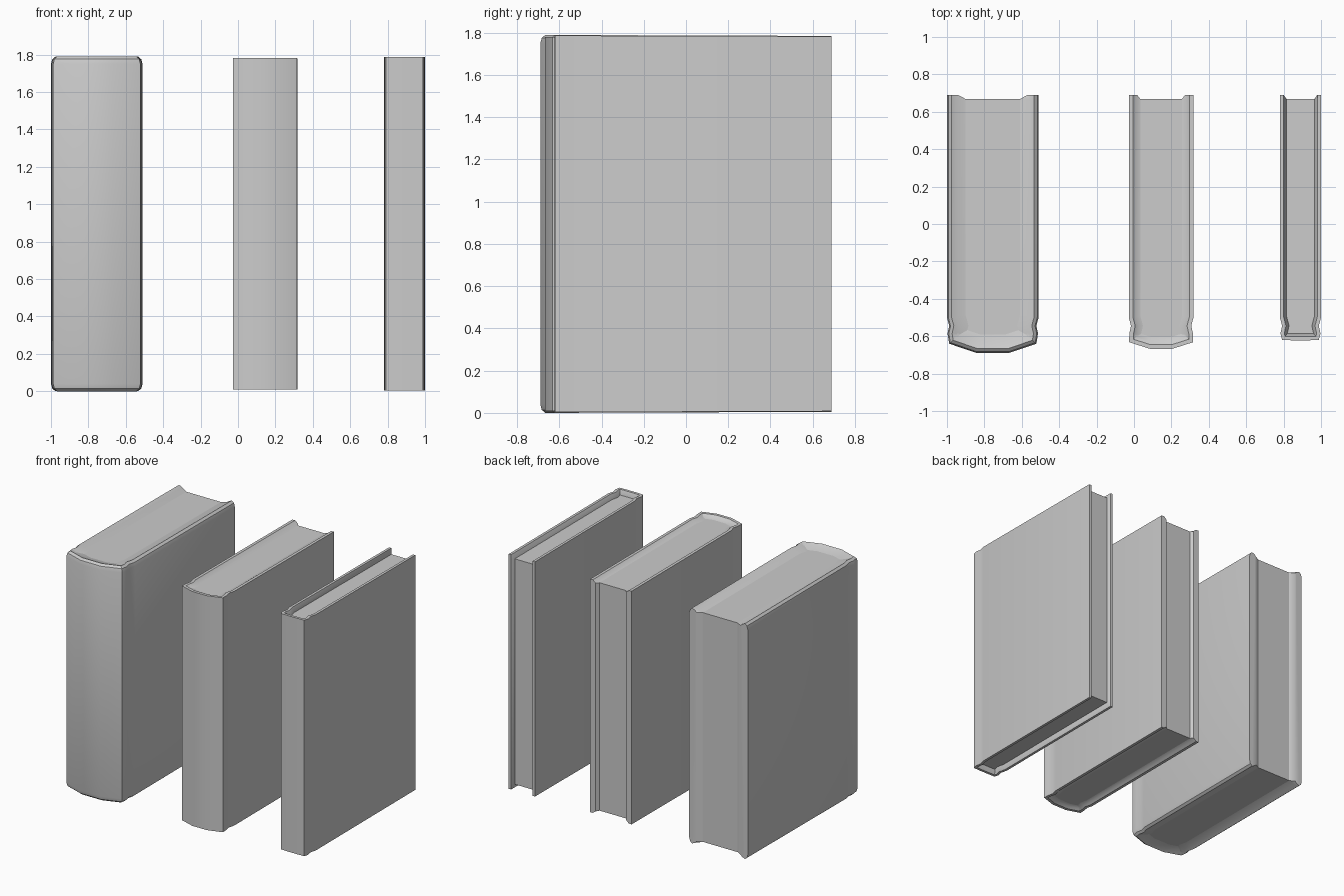
import bpy, bmesh, math
from mathutils import Vector

cube = bpy.data.objects.get("Cube")
if cube:
    bpy.data.objects.remove(cube, do_unlink=True)

grey = bpy.data.materials.new("plain grey")
grey.use_nodes = True
colour = (0.6, 0.6, 0.6, 1)
grey.diffuse_color = colour
grey.node_tree.nodes["Principled BSDF"].inputs["Base Color"].default_value = colour
MID = 0.895


def make_object(name, bm):
    # Taper the height slightly toward the fore edge
    for v in bm.verts:
        v.co.z = MID + (v.co.z - MID) * (1 - 0.004 * (v.co.y + 0.69))
    bmesh.ops.recalc_face_normals(bm, faces=bm.faces)
    mesh = bpy.data.meshes.new(name)
    bm.to_mesh(mesh)
    bm.free()
    mesh.materials.append(grey)
    obj = bpy.data.objects.new(name, mesh)
    bpy.context.collection.objects.link(obj)
    bpy.ops.object.select_all(action="DESELECT")
    obj.select_set(True)
    bpy.context.view_layer.objects.active = obj
    bpy.ops.object.shade_smooth_by_angle(angle=math.radians(35))


def inward_normals(path):
    # Mitred inward direction at each point of the cover path
    result = []
    for i, p in enumerate(path):
        dirs = []
        if i > 0:
            dirs.append((p - path[i - 1]).normalized())
        if i < len(path) - 1:
            dirs.append((path[i + 1] - p).normalized())
        sides = [Vector((-d.y, d.x)) for d in dirs]
        n = sum(sides, Vector((0, 0))).normalized()
        result.append(n / max(n.dot(sides[0]), 0.5))
    return result


def book(name, x, w, half_height, spine, shoulder, tip, section):
    # Cover path: fore edge, hinge groove, spine, then mirrored
    half = [(-w, 0.69), (-w, 0.668), (-w, -0.5), (-w + 0.012, -0.545),
            (-w + 0.003, -0.585), (-w + shoulder[0], shoulder[1]), (-w * 0.35, spine)]
    path = [Vector(p) for p in half]
    path += [Vector((-p.x, p.y)) for p in reversed(path)]
    normals = inward_normals(path)
    last = len(path) - 1

    # Cover: a rim section swept around the path
    bm = bmesh.new()
    rings = []
    for i, (p, n) in enumerate(zip(path, normals)):
        ring = []
        for side, points in ((1, section), (-1, section[::-1])):
            for offset, drop in points:
                if i in (0, last):
                    offset = min(offset, tip)
                q = p + n * offset
                z = MID + side * (half_height - drop)
                ring.append(bm.verts.new((x + q.x, q.y, z)))
        rings.append(ring)
    for a, b in zip(rings, rings[1:]):
        for k in range(len(a)):
            m = (k + 1) % len(a)
            bm.faces.new((a[k], a[m], b[m], b[k]))
    bm.faces.new(rings[0])
    bm.faces.new(rings[-1])
    make_object(name + "_cover", bm)

    # Page block filling the inside of the cover
    depth, drop = section[-1]
    bm = bmesh.new()
    loop = [p + n * depth for p, n in list(zip(path, normals))[1:-1]]
    verts = [bm.verts.new((x + q.x, q.y, MID - half_height + drop)) for q in loop]
    face = bm.faces.new(verts)
    top = bmesh.ops.extrude_face_region(bm, geom=[face])["geom"]
    moved = [g for g in top if isinstance(g, bmesh.types.BMVert)]
    bmesh.ops.translate(bm, verts=moved, vec=(0, 0, 2 * (half_height - drop)))
    make_object(name + "_pages", bm)


# Sections list (inward offset, drop from the top) from outside to inside
book("thick_book", -0.755, 0.245, 0.895, -0.69, (0.012, -0.64), 0.06,
     [(0, 0.04), (0.007, 0.014), (0.024, 0), (0.05, 0.012), (0.1, 0.024)])
book("medium_book", 0.145, 0.173, 0.886, -0.667, (0.002, -0.632), 0.045,
     [(0, 0), (0.022, 0), (0.04, 0.014), (0.062, 0.02)])
book("thin_book", 0.89, 0.11, 0.892, -0.622, (0.012, -0.62), 0.02,
     [(0, 0), (0.02, 0), (0.036, 0.035)])
